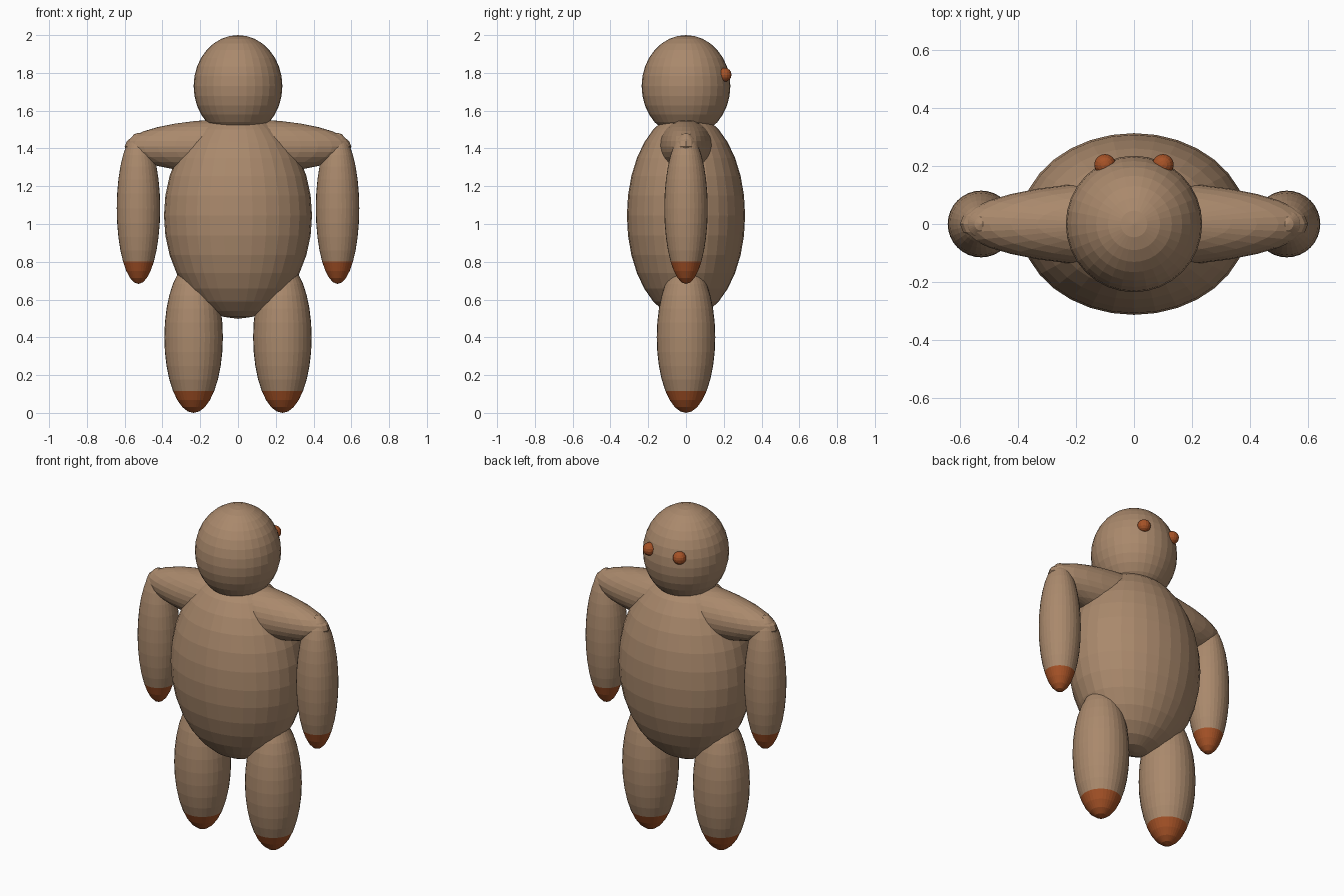
import bpy
import math

if "Cube" in bpy.data.objects:
    bpy.data.objects.remove(bpy.data.objects["Cube"])


def make_material(name, rgb):
    mat = bpy.data.materials.new(name)
    mat.diffuse_color = (*rgb, 1.0)
    mat.use_nodes = True
    mat.node_tree.nodes["Principled BSDF"].inputs["Base Color"].default_value = mat.diffuse_color
    return mat


TAN = make_material("tan", (0.40, 0.25, 0.15))
RUST = make_material("rust", (0.38, 0.085, 0.02))


def ellipsoid(name, center, radii, mat=TAN, segments=32, rings=16, tip=False):
    """Flat-shaded ellipsoid; tip=True colours the lowest quarter of the rings."""
    bpy.ops.mesh.primitive_uv_sphere_add(segments=segments, ring_count=rings,
                                         radius=1, location=center)
    ob = bpy.context.object
    ob.name = name
    ob.data.materials.append(mat)
    if tip:
        ob.data.materials.append(RUST)
        for face in ob.data.polygons:
            if face.center.z < -math.cos(math.pi / 4):
                face.material_index = 1
    ob.scale = radii
    bpy.ops.object.transform_apply(location=False, rotation=False, scale=True)
    return ob


# Body core
ellipsoid("torso", (0, 0, 1.045), (0.392, 0.313, 0.547))
ellipsoid("head", (0, 0, 1.73), (0.235, 0.235, 0.27))

# One long ellipsoid spans both shoulders
ellipsoid("shoulders", (0, 0, 1.41), (0.60, 0.146, 0.146))

# Paired limbs and eyes
for side, s in (("left", -1), ("right", 1)):
    ellipsoid(f"{side}_forearm", (s * 0.527, 0, 1.083), (0.115, 0.115, 0.40), tip=True)
    ellipsoid(f"{side}_leg", (s * 0.235, 0, 0.40), (0.155, 0.155, 0.40), tip=True)
    ellipsoid(f"{side}_eye", (s * 0.10, 0.204, 1.79), (0.037, 0.037, 0.037),
              RUST, segments=16, rings=8)
